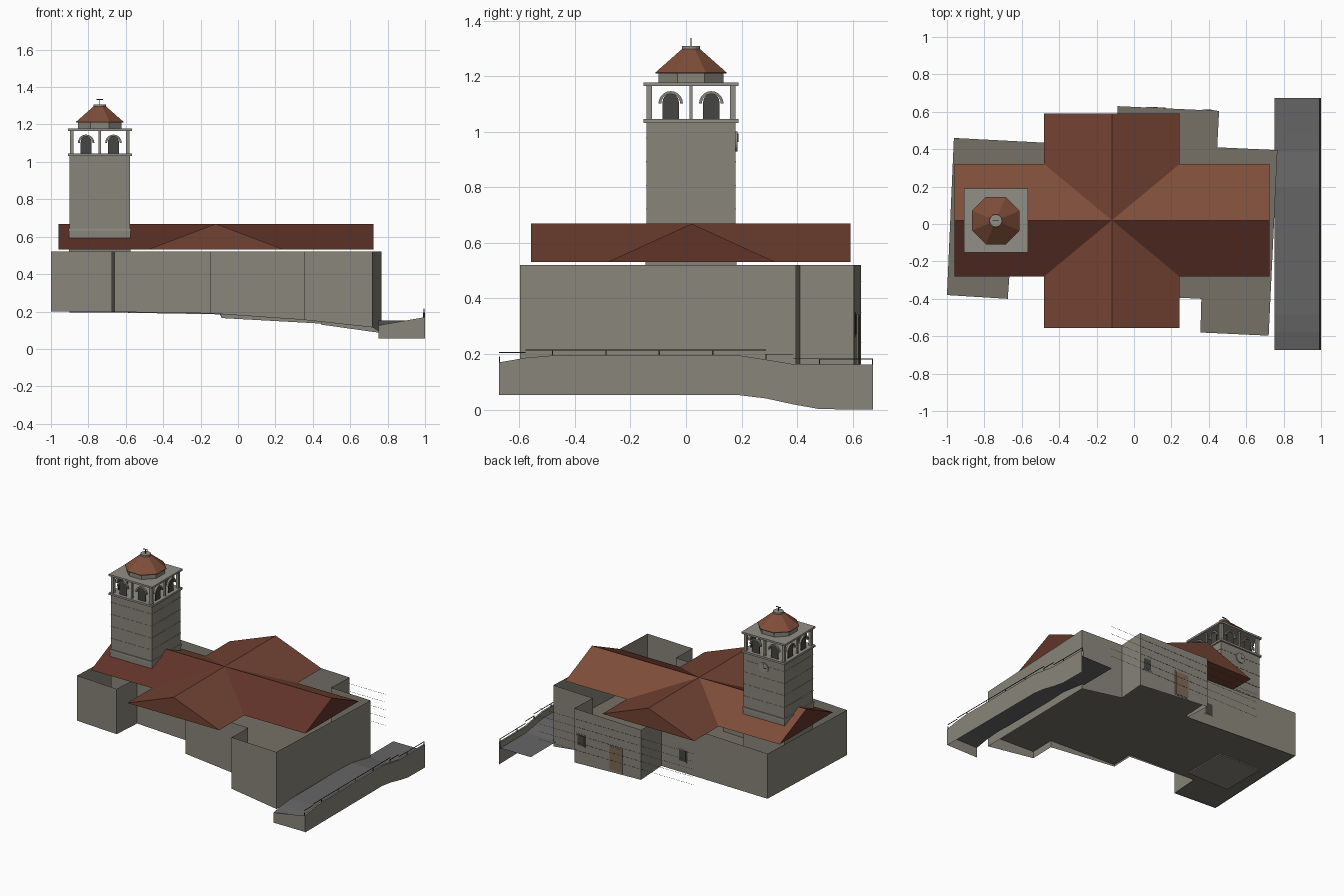
import bpy, bmesh
from math import pi, cos, sin

if "Cube" in bpy.data.objects:
    bpy.data.objects.remove(bpy.data.objects["Cube"])


def material(name, rgb):
    m = bpy.data.materials.new(name)
    m.diffuse_color = (*rgb, 1)
    m.use_nodes = True
    m.node_tree.nodes["Principled BSDF"].inputs["Base Color"].default_value = m.diffuse_color
    return m


STONE = material("stone", (0.25, 0.235, 0.195))
TRIM = material("pale_trim", (0.29, 0.275, 0.24))
FLOOR = material("floor_stone", (0.18, 0.165, 0.135))
TILE_LIGHT = material("roof_tile_light", (0.212, 0.076, 0.041))
TILE = material("roof_tile", (0.17, 0.055, 0.033))
TILE_DARK = material("roof_tile_dark", (0.12, 0.034, 0.022))
DARK = material("dark_grey", (0.06, 0.06, 0.055))
WOOD = material("door_wood", (0.2, 0.14, 0.09))
ROAD = material("road_grey", (0.13, 0.13, 0.13))


def mesh(name, verts, faces, mat=STONE):
    me = bpy.data.meshes.new(name)
    me.from_pydata(verts, [], faces)
    bm = bmesh.new()
    bm.from_mesh(me)
    bmesh.ops.recalc_face_normals(bm, faces=bm.faces)
    bm.to_mesh(me)
    bm.free()
    ob = bpy.data.objects.new(name, me)
    bpy.context.collection.objects.link(ob)
    me.materials.append(mat)
    return ob


def loft(name, rings, mat=STONE):
    """Closed solid through rings with equal point counts."""
    n = len(rings[0])
    faces = [[k * n + i, k * n + (i + 1) % n, (k + 1) * n + (i + 1) % n, (k + 1) * n + i]
             for k in range(len(rings) - 1) for i in range(n)]
    faces += [list(range(n)), list(range((len(rings) - 1) * n, len(rings) * n))]
    return mesh(name, [p for r in rings for p in r], faces, mat)


def box(name, x0, x1, y0, y1, z0, z1, mat=STONE):
    ring = lambda z: [(x0, y0, z), (x1, y0, z), (x1, y1, z), (x0, y1, z)]
    return loft(name, [ring(z0), ring(z1)], mat)


# Main walls: open-topped shell whose foot follows the falling ground
plan = [(-1, -.38, .20), (-.675, -.40, .198), (-.66, -.19, .198), (-.145, -.215, .19),
        (-.15, -.375, .19), (.36, -.40, .155), (.355, -.58, .155), (.72, -.597, .115),
        (.767, .395, .085), (.445, .41, .13), (.455, .605, .135), (-.087, .63, .165),
        (-.097, .415, .185), (-.963, .46, .20)]
n = len(plan)
mesh("building_walls", plan + [(x, y, .52) for x, y, z in plan],
     [[i, (i + 1) % n, n + (i + 1) % n, n + i] for i in range(n)])
# Level floor
mesh("building_floor", [(x, y, .203) for x, y, z in plan], [list(range(n))], FLOOR)

# Crossing gable roofs
EAVE, RIDGE = .532, .669
main = loft("main_roof", [[(x, -.28, EAVE), (x, .32, EAVE), (x, .02, RIDGE)]
                          for x in (-.96, .725)], TILE_DARK)
main.data.materials.append(TILE_LIGHT)
for f in main.data.polygons:
    if f.normal.y > .2 and f.normal.z > .2:
        f.material_index = 1
loft("cross_roof", [[(-.48, y, EAVE), (.243, y, EAVE), (-.118, y, RIDGE)] for y in (-.557, .592)], TILE)

# Tower
TX, TY = -.739, .018


def square(name, half, z0, z1, mat=STONE):
    return box(name, TX - half, TX + half, TY - half, TY + half, z0, z1, mat)


square("tower_shaft", .161, .195, 1.035)
square("tower_plinth", .164, .52, .63)
square("tower_plinth_moulding", .168, .63, .645, TRIM)
for i in range(4):
    square("tower_string_course", .1625, .72 + i * .085, .724 + i * .085)
square("belfry_floor", .171, 1.032, 1.046, TRIM)
square("belfry_top_slab", .171, 1.165, 1.178, TRIM)

# Belfry posts
for i in (-1, 0, 1):
    for j in (-1, 0, 1):
        if i or j:
            h = .010 if i and j else .006
            x, y = TX + i * .150, TY + j * .150
            box("belfry_post", x - h, x + h, y - h, y + h, 1.046, 1.165, TRIM)


def arc(r, zc, steps=10):
    return [(r * cos(pi * k / steps), zc + r * sin(pi * k / steps)) for k in range(steps + 1)]


# Arched openings, two on each side of the belfry
def arch(side, off):
    a = side * pi / 2

    def place(u, d, z):
        u += off
        return (TX + u * cos(a) + d * sin(a), TY + u * sin(a) - d * cos(a), z)

    panel = [(.029, 1.046)] + arc(.029, 1.108) + [(-.029, 1.046)]
    loft("belfry_arch_panel", [[place(u, d, z) for u, z in panel] for d in (.144, .148)], DARK)
    ring = [[place(u, d, z) for (u, z), d in ((p, .142), (q, .142), (q, .158), (p, .158))]
            for p, q in zip(arc(.034, 1.102), arc(.044, 1.102))]
    loft("belfry_arch_ring", ring)


for s in range(4):
    for off in (-.073, .073):
        arch(s, off)


# Octagonal drum, tiled cap and finial
def ngon(r, z, sides=8):
    r /= cos(pi / sides)
    return [(TX + r * cos(2 * pi * (k + .5) / sides), TY + r * sin(2 * pi * (k + .5) / sides), z)
            for k in range(sides)]


loft("cap_drum", [ngon(.117, 1.178), ngon(.117, 1.212)])
loft("cap_roof", [ngon(.127, 1.210), ngon(.127, 1.214), ngon(.033, 1.297)], TILE_LIGHT)
loft("cap_disc", [ngon(.033, 1.297, 16), ngon(.033, 1.308, 16)], TRIM)
box("finial_pole", TX - .002, TX + .002, TY - .002, TY + .002, 1.308, 1.337, DARK)
box("finial_bar", TX - .018, TX + .018, TY - .002, TY + .002, 1.332, 1.337, DARK)

# Clock on the back of the tower
face = [(.036 * cos(2 * pi * k / 20), .036 * sin(2 * pi * k / 20)) for k in range(20)]
loft("clock_face", [[(TX + u, y, .965 + v) for u, v in face] for y in (TY + .16, TY + .168)], TRIM)
box("clock_minute_hand", TX - .002, TX + .002, TY + .168, TY + .171, .963, .993, DARK)
box("clock_hour_hand", TX - .020, TX + .002, TY + .168, TY + .171, .963, .967, DARK)


# Rear door and windows, set along the slightly turned walls
def opening(name, x, y, w, z0, z1, mat):
    def pts(g, d):
        e = g - w
        return [(x + s * g, y - s * g * .047 + d, z)
                for s, z in ((-1, z0 - e), (1, z0 - e), (1, z1 + e), (-1, z1 + e))]

    loft(name + "_frame", [pts(w + .007, 0), pts(w + .007, .002)])
    loft(name, [pts(w, 0), pts(w, .004)], mat)


opening("rear_door", .12, .6205, .048, .17, .335, WOOD)
opening("wing_window", .40, .6075, .028, .27, .345, DARK)
opening("rear_window", -.27, .424, .028, .27, .345, DARK)

# Hairline stone courses on the rear wall
for i in range(5):
    z = .24 + i * .055
    box("stone_course_line", -.5, .72, .630, .631, z, z + .001, DARK)

# Approach ramp: sloping road, thin retaining wall with coping, and front end
END = .673
ys = [-END + 2 * END * k / 14 for k in range(15)]


def lerp(y, pts):
    for (a, p), (b, q) in zip(pts, pts[1:]):
        if y <= b + 1e-6:
            return p + (q - p) * (y - a) / (b - a)


top = lambda y: lerp(y, [(-END, .17), (-.575, .187), (-.48, .195), (.2, .195), (.39, .163), (END, .163)])
low = lambda y: lerp(y, [(-END, .052), (.2, .052), (.29, .04), (.39, .018), (.48, .002), (END, 0)])


def strip(name, left, right, mat=STONE):
    mesh(name, [p(y) for y in ys for p in (left, right)],
         [[2 * k, 2 * k + 1, 2 * k + 3, 2 * k + 2] for k in range(14)], mat)


strip("ramp_road", lambda y: (.75, y, top(y) - .044), lambda y: (1, y, top(y) - .044), ROAD)
strip("ramp_retaining_wall", lambda y: (1, y, low(y)), lambda y: (1, y, top(y)))
strip("ramp_inner_wall", lambda y: (.988, y, top(y) - .044), lambda y: (.988, y, top(y)))
strip("ramp_coping", lambda y: (.988, y, top(y)), lambda y: (1, y, top(y)))
mesh("ramp_front_end", [(.75, -END, .055), (1, -END, .055), (1, -END, .17), (.75, -END, .126)],
     [[0, 1, 2, 3]])

# Handrail on the retaining wall
for k in range(14):
    z = max(top(ys[k]), top(ys[k + 1])) + .021
    box("handrail", .992, .996, ys[k], ys[k + 1], z - .003, z, DARK)
for k in range(0, 15, 2):
    y = min(max(ys[k], -END + .002), END - .002)
    box("handrail_post", .992, .996, y - .002, y + .002, top(ys[k]) - .002, top(ys[k]) + .021, DARK)
